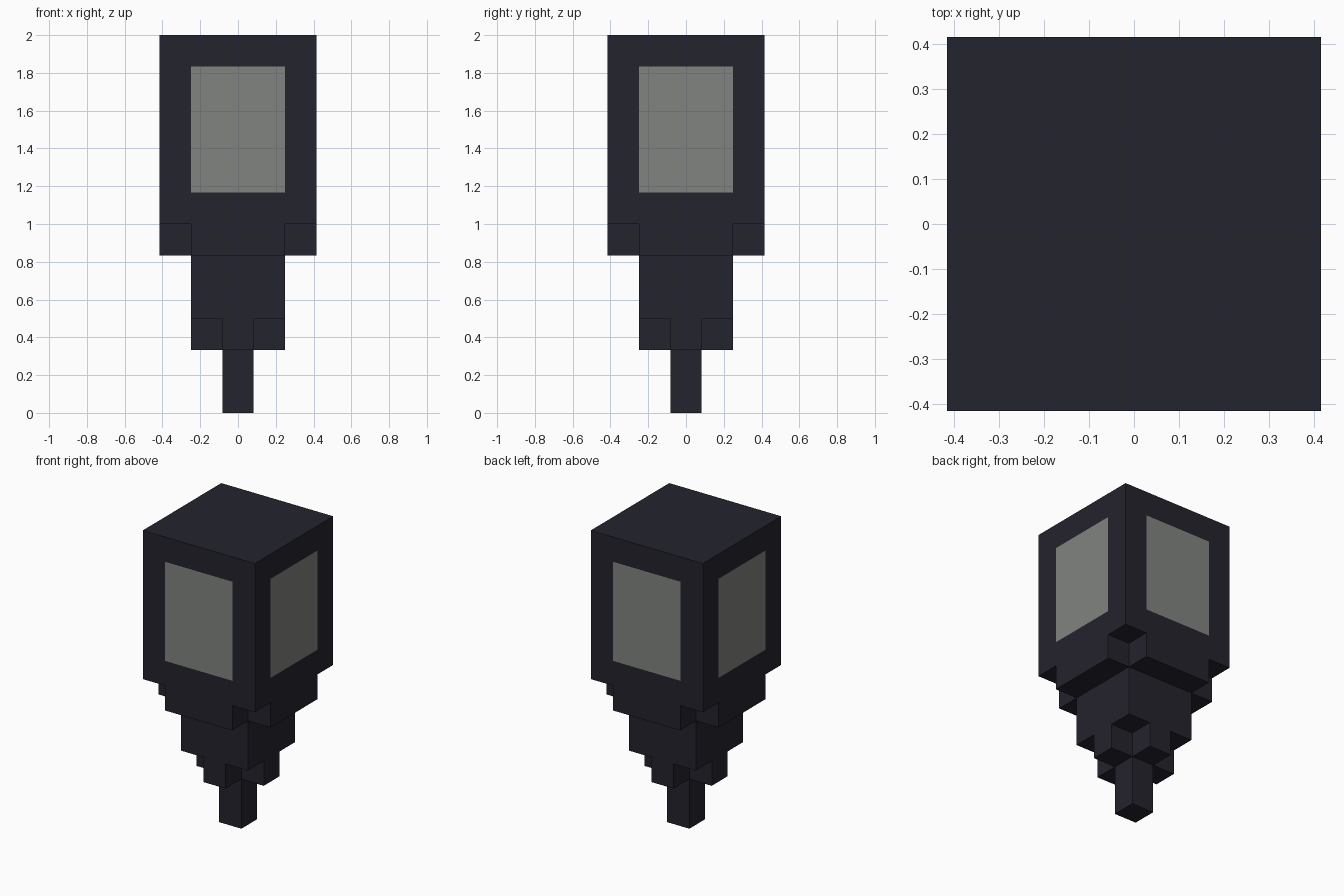
import bpy, bmesh, math
from mathutils import Vector

if "Cube" in bpy.data.objects:
    bpy.data.objects.remove(bpy.data.objects["Cube"], do_unlink=True)

UNIT = 1 / 6  # edge of one building block


def srgb(*rgb):
    return tuple(((c / 255 + 0.055) / 1.055) ** 2.4 for c in rgb) + (1.0,)


def material(name, colour):
    mat = bpy.data.materials.new(name)
    mat.use_nodes = True
    mat.diffuse_color = colour
    mat.node_tree.nodes["Principled BSDF"].inputs["Base Color"].default_value = colour
    return mat


casing = material("dark_casing", srgb(36, 35, 46))
glass = material("grey_glass", srgb(128, 132, 126))


def layer(radius, bottom, top, cut_corners=False):
    """Block cells of a square layer, optionally without its four corners."""
    span = range(-radius, radius + 1)
    return {(x, y, z) for x in span for y in span for z in range(bottom, top)
            if not (cut_corners and abs(x) == radius and abs(y) == radius)}


# Stepped lantern, from the bottom upwards
parts = {
    "bottom_spike": layer(0, 0, 2),
    "lower_collar": layer(1, 2, 3, True),
    "middle_block": layer(1, 3, 5),
    "upper_collar": layer(2, 5, 6, True),
    "lamp_housing": layer(2, 6, 12),
}
solid = set().union(*parts.values())
directions = [Vector(s * (i == a) for i in range(3)) for a in range(3) for s in (1, -1)]


def is_window(cell, normal):
    """Central panel on each upright side of the lamp housing."""
    along = cell[1] if normal.x else cell[0]
    return normal.z == 0 and 7 <= cell[2] <= 10 and abs(along) <= 1


def build_part(name, cells):
    """Outer skin of the blocks, merged into large flat faces."""
    bm = bmesh.new()
    for cell in sorted(cells):
        centre = Vector(cell) + Vector((0, 0, 0.5))
        for n in directions:
            if tuple(int(c + d) for c, d in zip(cell, n)) in solid:
                continue
            u = Vector((n.y, n.z, n.x))
            v = n.cross(u)
            corners = [centre + (n + u * a + v * b) / 2
                       for a, b in ((-1, -1), (1, -1), (1, 1), (-1, 1))]
            face = bm.faces.new([bm.verts.new(p * UNIT) for p in corners])
            face.material_index = int(is_window(cell, n))
    bmesh.ops.remove_doubles(bm, verts=bm.verts, dist=0.001)
    bmesh.ops.dissolve_limit(bm, angle_limit=math.radians(1), verts=bm.verts,
                             edges=bm.edges, delimit={'MATERIAL'})
    mesh = bpy.data.meshes.new(name)
    bm.to_mesh(mesh)
    bm.free()
    mesh.materials.append(casing)
    mesh.materials.append(glass)
    bpy.context.collection.objects.link(bpy.data.objects.new(name, mesh))


for part_name, part_cells in parts.items():
    build_part(part_name, part_cells)
